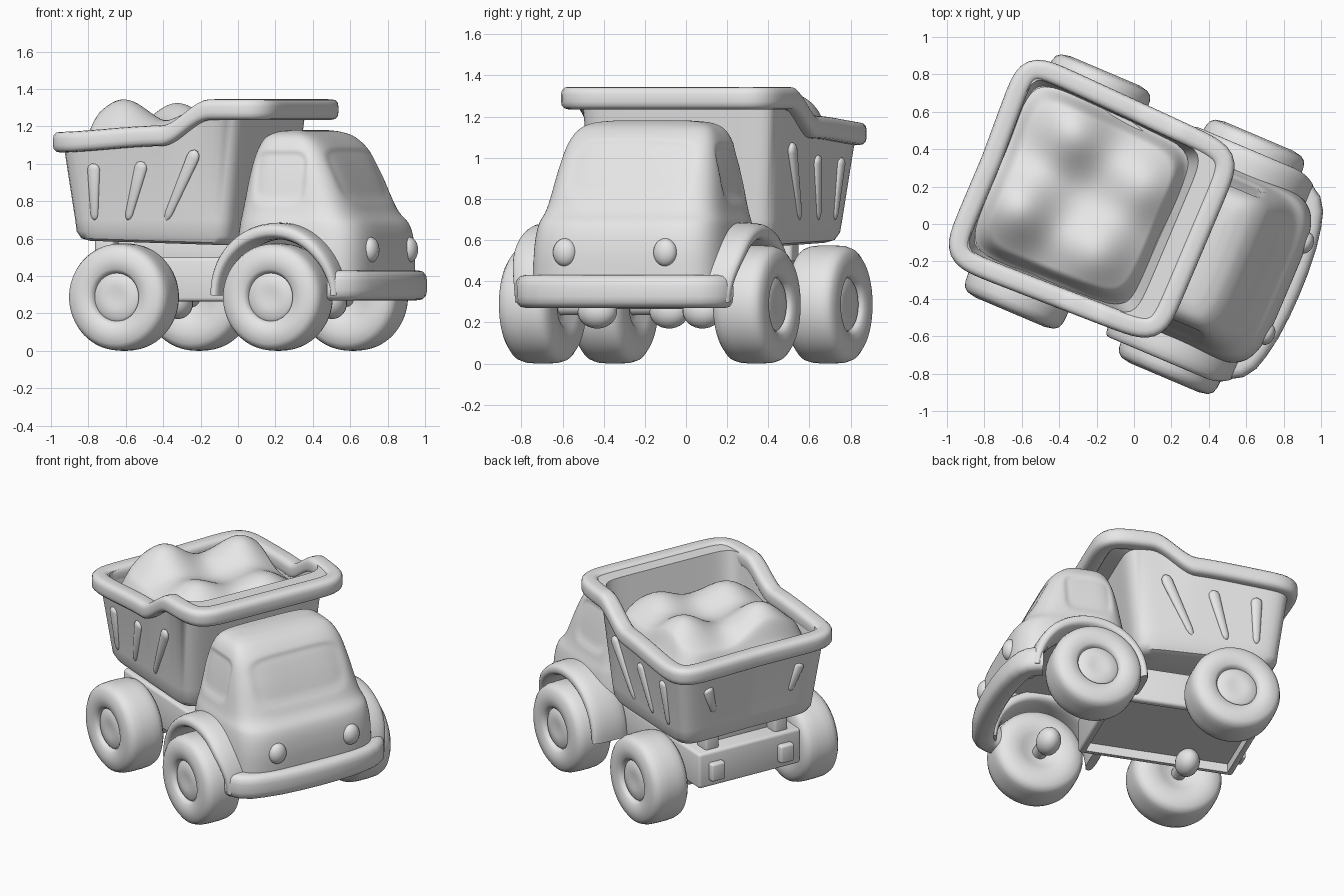
import bpy, bmesh, math
from mathutils import Matrix, Vector

if "Cube" in bpy.data.objects:
    bpy.data.objects.remove(bpy.data.objects["Cube"])

# The truck is built along +X (left side = +Y), then turned about z
TURN = Matrix.Rotation(math.radians(-23), 4, 'Z')
grey = bpy.data.materials.new("plain grey")
grey.diffuse_color = (0.8, 0.8, 0.8, 1)
grey.use_nodes = True
grey.node_tree.nodes["Principled BSDF"].inputs["Base Color"].default_value = grey.diffuse_color


def finish(name, bm, angle=40):
    bmesh.ops.recalc_face_normals(bm, faces=bm.faces)
    bm.transform(TURN)
    me = bpy.data.meshes.new(name)
    bm.to_mesh(me)
    bm.free()
    me.materials.append(grey)
    ob = bpy.data.objects.new(name, me)
    bpy.context.collection.objects.link(ob)
    bpy.ops.object.select_all(action='DESELECT')
    ob.select_set(True)
    bpy.context.view_layer.objects.active = ob
    bpy.ops.object.shade_smooth_by_angle(angle=math.radians(angle))
    return ob


def skin(name, rings, loop=False, caps=True, angle=40):
    bm = bmesh.new()
    vs = [[bm.verts.new(p) for p in r] for r in rings]
    n = len(vs[0])
    for i in range(len(vs) if loop else len(vs) - 1):
        a, b = vs[i], vs[(i + 1) % len(vs)]
        for j in range(n):
            k = (j + 1) % n
            bm.faces.new((a[j], a[k], b[k], b[j]))
    if caps and not loop:
        bm.faces.new(vs[0])
        bm.faces.new(vs[-1])
    return finish(name, bm, angle)


def oval(n, power):
    """Unit rounded square, sampled by angle."""
    out = []
    for i in range(n):
        t = 2 * math.pi * i / n
        c, s = math.cos(t), math.sin(t)
        r = (abs(c) ** power + abs(s) ** power) ** (-1 / power)
        out.append((c * r, s * r))
    return out


def plan(xb, xf, hw, n=128, power=10):
    return [((xb + xf) / 2 + u * (xf - xb) / 2, v * hw) for u, v in oval(n, power)]


def sweep(name, path, w, h, loop):
    rings = []
    m = len(path)
    for i, p in enumerate(path):
        a = path[(i - 1) % m if loop else max(i - 1, 0)]
        b = path[(i + 1) % m if loop else min(i + 1, m - 1)]
        d = Vector((b[0] - a[0], b[1] - a[1], 0)).normalized()
        side = Vector((d.y, -d.x, 0))
        rings.append([Vector(p) + side * u * w / 2 + Vector((0, 0, v * h / 2)) for u, v in oval(20, 3.5)])
    return skin(name, rings, loop)


def box(name, x, y, z, bevel=0.02, hollow=0):
    bm = bmesh.new()
    bmesh.ops.create_cube(bm, size=1)
    for v in bm.verts:
        v.co = [r[0] + (c + 0.5) * (r[1] - r[0]) for c, r in zip(v.co, (x, y, z))]
    if bevel:
        bmesh.ops.bevel(bm, geom=list(bm.edges), offset=bevel, segments=3, profile=0.5, affect='EDGES')
    if hollow:
        low = [min(bm.faces, key=lambda f: f.calc_center_median().z)]
        bmesh.ops.inset_region(bm, faces=low, thickness=0.03)
        # sink the inset face with its own walls
        new = bmesh.ops.extrude_discrete_faces(bm, faces=low)["faces"][0]
        bmesh.ops.translate(bm, verts=new.verts, vec=(0, 0, hollow))
    return finish(name, bm)


def lathe(name, profile, cx, cz, side, n=64):
    rings = [[(cx + max(r, 0.001) * math.cos(2 * math.pi * i / n), side * y,
               cz + max(r, 0.001) * math.sin(2 * math.pi * i / n)) for i in range(n)] for r, y in profile]
    return skin(name, rings)


def ball(name, c, s):
    bm = bmesh.new()
    bmesh.ops.create_uvsphere(bm, u_segments=24, v_segments=16, radius=1)
    for v in bm.verts:
        v.co = [a + b * k for a, b, k in zip(c, v.co, s)]
    return finish(name, bm)


def smooth(a, b, x):
    t = min(max((x - a) / (b - a), 0), 1)
    return t * t * (3 - 2 * t)


def catmull(rows, sub):
    out = []
    for i in range(len(rows) - 1):
        q = [rows[max(i - 1, 0)], rows[i], rows[i + 1], rows[min(i + 2, len(rows) - 1)]]
        for s in range(sub):
            t = s / sub
            out.append([0.5 * (2 * b + (c - a) * t + (2 * a - 5 * b + 4 * c - d) * t * t
                        + (3 * b - a - 3 * c + d) * t ** 3) for a, b, c, d in zip(*q)])
    return out + [rows[-1]]


# Cab: stacked rounded sections (z, back, front, half width), with recessed windows
sections = [(0.40, 0.13, 0.895, 0.50), (0.55, 0.13, 0.895, 0.495), (0.67, 0.14, 0.87, 0.48),
            (0.76, 0.155, 0.80, 0.455), (0.95, 0.19, 0.715, 0.42), (1.07, 0.225, 0.65, 0.39),
            (1.14, 0.265, 0.58, 0.35), (1.17, 0.32, 0.51, 0.29), (1.18, 0.38, 0.45, 0.2)]


def window(u, v, hu, hv):
    d = (abs(u / hu) ** 5 + abs(v / hv) ** 5) ** 0.2
    return 0.012 * (1 - smooth(0.86, 1.08, d))


rings = []
for z, xb, xf, hw in catmull(sections, 8):
    ring = []
    for x, y in plan(xb, xf, hw, 160, 4.5):
        if x > 0.56 and abs(y) < 0.38:
            x -= window(y, z - 0.94, 0.33, 0.14)
        elif abs(y) > 0.3:
            y -= math.copysign(window(x - 0.42, z - 0.93, 0.15, 0.135), y)
        ring.append((x, y, z))
    rings.append(ring)
cab = skin("cab", rings)

# Wheel wells and hollow underside of the cab
cutters = [lathe("well_cutter", [(0.33, 0.38), (0.33, 0.8)], 0.45, 0.285, s) for s in (1, -1)]
cutters.append(box("underside_cutter", (0.22, 0.79), (-0.4, 0.4), (0.2, 0.64), 0))
for c in cutters:
    c.hide_render = True
    mod = cab.modifiers.new("cut", 'BOOLEAN')
    mod.operation, mod.solver, mod.object = 'DIFFERENCE', 'EXACT', c
    bpy.context.view_layer.objects.active = cab
    bpy.ops.object.modifier_apply(modifier=mod.name)
    bpy.data.objects.remove(c)

# Bumper
half = [(0.74, 0.505), (0.775, 0.495), (0.81, 0.475), (0.84, 0.43), (0.86, 0.36), (0.88, 0.25), (0.89, 0.12)]
path = [(x, -y, 0.35) for x, y in half] + [(0.893, 0, 0.35)] + [(x, y, 0.35) for x, y in half[::-1]]
sweep("bumper", path, 0.14, 0.16, False)

tyre = [(0, 0.46), (0.08, 0.46), (0.12, 0.43), (0.2, 0.42), (0.25, 0.432), (0.275, 0.452), (0.284, 0.48), (0.287, 0.52),
        (0.287, 0.59), (0.284, 0.635), (0.273, 0.665), (0.25, 0.683), (0.2, 0.693), (0.15, 0.685), (0.134, 0.672),
        (0.128, 0.655), (0.115, 0.665), (0.06, 0.67), (0.035, 0.666), (0, 0.666)]
for s, tag in ((1, "left"), (-1, "right")):
    # Fender arches
    rings = []
    for i in range(33):
        a = math.radians(2 + 176 * i / 32)
        ro = 0.365 + 0.035 * max(math.sin(a), 0)
        wide = 0.205 + 0.045 * smooth(0, 0.9, a)
        rings.append([(0.45 + ((0.31 + ro) / 2 + u * (ro - 0.31) / 2) * math.cos(a), s * (0.36 + wide / 2 * (1 + v)),
                       0.285 + ((0.31 + ro) / 2 + u * (ro - 0.31) / 2) * math.sin(a)) for u, v in oval(24, 3)])
    skin("fender_" + tag, rings)
    # Headlights and tail lights
    ball("headlight_" + tag, (0.882, s * 0.265, 0.54), (0.045, 0.06, 0.068))
    box("tail_light_" + tag, (-0.785, -0.72), (s * 0.25 - 0.05, s * 0.25 + 0.05), (0.31, 0.43), 0.015)
    # Wheels with axle stubs
    for x, end in ((0.45, "front"), (-0.444, "rear")):
        x -= 0.018 * s
        lathe(f"wheel_{end}_{tag}", tyre, x, 0.287, s)
        lathe(f"axle_{end}_{tag}", [(0.045, 0.25), (0.045, 0.48)], x, 0.28, s, 24)
        ball(f"axle_knob_{end}_{tag}", (x, s * 0.27, 0.255), (0.075, 0.1, 0.085))
    # Hinge below the bed
    box("hinge_" + tag, (-0.71, -0.6), (s * 0.25 - 0.05, s * 0.25 + 0.05), (0.46, 0.63), 0.02)

# Chassis
box("chassis", (-0.745, 0.25), (-0.37, 0.37), (0.264, 0.5), 0.02, 0.06)
box("bed_mount", (-0.62, 0.15), (-0.22, 0.22), (0.46, 0.63), 0.02)


# Dump bed: flared tub, slightly narrower at the front, with a stepped edge and a front ledge
def edge_z(x):
    return 1.115 + 0.035 * smooth(-0.85, -0.2, x) + 0.14 * smooth(-0.22, 0.06, x)


def taper(x, y):
    return 0.02 + y * (1 - 0.06 * (x + 0.25))


def skew(x, y):
    return x - 0.05 * max(y, 0) * smooth(0.3, -0.8, x)


tub = [(-0.72, 0.08, 0.425, 0.59, 0), (-0.755, 0.11, 0.46, 0.602, 0), (-0.775, 0.13, 0.48, 0.638, 0),
       (-0.78, 0.14, 0.49, 0.70, 0), (-0.825, 0.20, 0.535, -0.05, 1), (-0.83, 0.33, 0.545, -0.01, 1),
       (-0.82, 0.32, 0.535, 0.04, 1), (-0.79, 0.2, 0.50, 0.04, 1), (-0.77, 0.14, 0.47, 0.98, 0)]
rings = []
for xb, xf, hw, z, k in tub:
    rings.append([(skew(x, y), taper(x, y), z + k * edge_z(x) - (0.03 * (x + 0.75) if 0.5 < z < 0.65 else 0))
                  for x, y in plan(xb, xf, hw)])
skin("dump_bed", rings)
sweep("bed_rim", [(skew(x, y), taper(x, y), edge_z(x)) for x, y in plan(-0.835, 0.34, 0.54, 160, 10)], 0.11, 0.11, True)


# Slanted tapered ribs on the bed walls
def rib(name, a, b, out):
    a, b, out = Vector(a), Vector(b), Vector(out)
    d = (b - a).normalized()
    side = d.cross(out)
    rings = []
    for t, k in ((0, 0.3), (0.04, 0.8), (0.1, 1), (0.9, 1), (0.96, 0.8), (1, 0.3)):
        r = (0.02 + 0.018 * t) * k
        rings.append([a.lerp(b, t) + side * math.cos(q) * r + out * math.sin(q) * r * 0.6
                      for q in (2 * math.pi * i / 16 for i in range(16))])
    skin(name, rings, angle=60)


for s, tag in ((1, "left"), (-1, "right")):
    for i, (xa, xb, zb) in enumerate(((-0.63, -0.62, 1.0), (-0.44, -0.34, 1.01), (-0.22, -0.03, 1.07))):
        rib(f"bed_rib_{tag}_{i + 1}", (xa, taper(xa, s * 0.488), 0.7),
            (xb, taper(xb, s * (0.488 + (zb - 0.7) * 0.12)), zb), (0, s, 0))
    ya, yb = s * 0.28 + 0.02, s * 0.34 + 0.02
    rib("bed_rib_rear_" + tag, (skew(-0.788, ya), ya, 0.8), (skew(-0.81, yb), yb, 0.98), (-1, 0, 0))

# Heaped load with four mounds
mounds = ((-0.48, 0.3, 0.23), (-0.6, -0.18, 0.25), (-0.13, -0.24, 0.19), (-0.03, 0.2, 0.18))
rings = []
for i in range(41):
    k = max(1 - i / 40, 0.002)
    fill = 1.0 + 0.09 * smooth(1, 0.85, k)
    rings.append([(skew(x, y), taper(x, y),
                   fill + sum(h * math.exp(-((x - a) ** 2 + (y - b) ** 2) / 0.05) for a, b, h in mounds))
                  for x, y in ((-0.31 + (px + 0.31) * k, py * k) for px, py in plan(-0.78, 0.165, 0.48, 96, 7))])
skin("load", rings)
